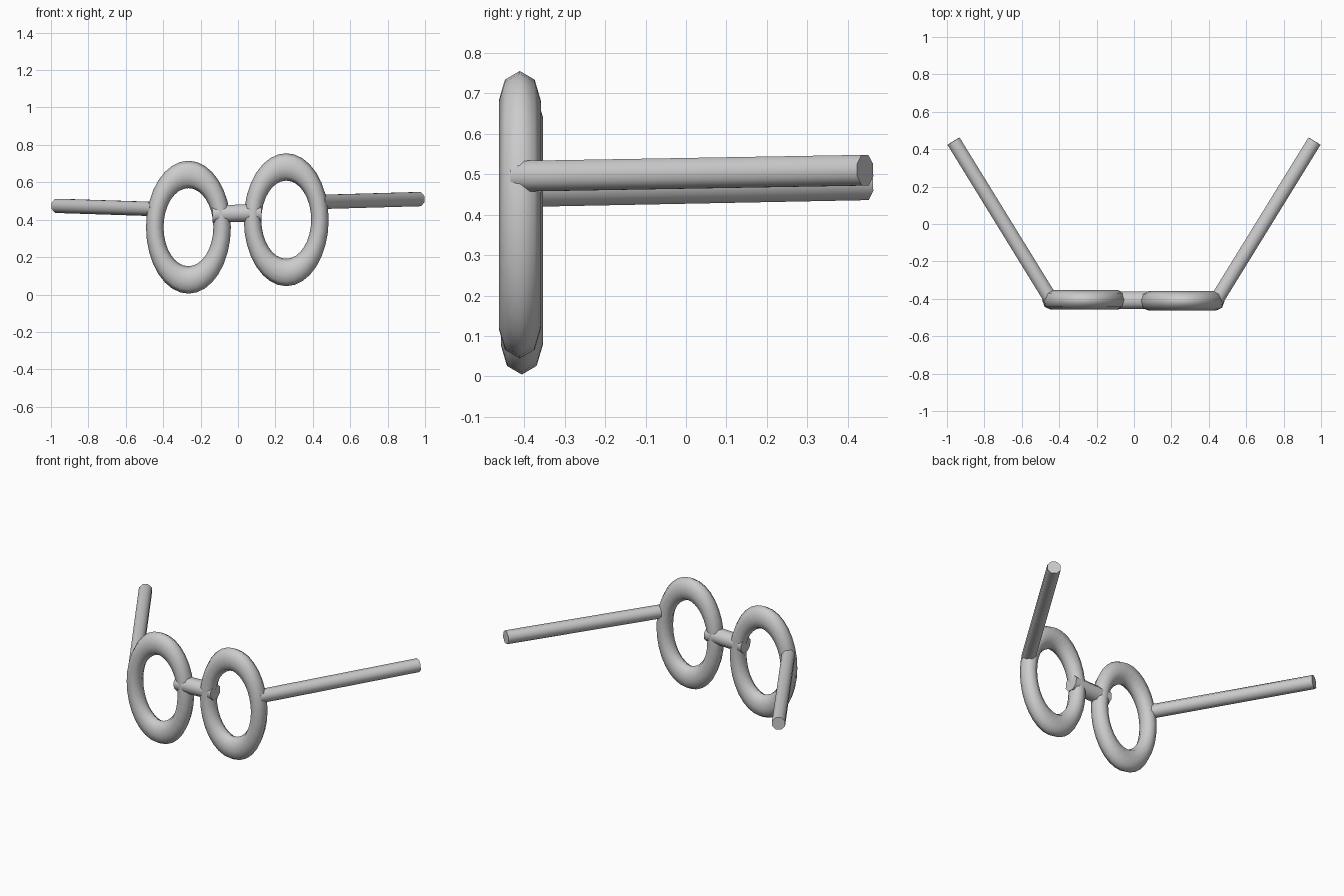
import bpy, math
from mathutils import Vector, Matrix

if "Cube" in bpy.data.objects:
    bpy.data.objects.remove(bpy.data.objects["Cube"])

grey = bpy.data.materials.new("frame grey")
grey.diffuse_color = (0.6, 0.6, 0.6, 1)
grey.use_nodes = True
grey.node_tree.nodes["Principled BSDF"].inputs["Base Color"].default_value = grey.diffuse_color


def finish(name):
    ob = bpy.context.object
    ob.name = name
    ob.data.materials.append(grey)
    bpy.ops.object.shade_smooth_by_angle(angle=math.radians(60))
    return ob


def rim(name, centre):
    # oval rim: unit torus stood upright, then squashed to size
    bpy.ops.mesh.primitive_torus_add(major_segments=32, minor_segments=8,
                                     major_radius=1, minor_radius=0.26)
    ob = finish(name)
    ob.data.transform(Matrix.Rotation(math.pi / 2, 4, 'X'))
    ob.scale = (0.18, 0.2, 0.282)
    ob.location = centre


def rod(name, start, end, radius):
    # eight-sided rod with flats facing up and sideways
    a, b = Vector(start), Vector(end)
    bpy.ops.mesh.primitive_cylinder_add(vertices=8, radius=radius, depth=(b - a).length)
    ob = finish(name)
    ob.data.transform(Matrix.Rotation(math.pi / 8, 4, 'Z'))
    ob.rotation_euler = (b - a).to_track_quat('Z', 'Y').to_euler()
    ob.location = (a + b) / 2


# rims
rim("left_rim", (-0.265, -0.406, 0.36))
rim("right_rim", (0.258, -0.411, 0.40))

# nose bridge
rod("bridge", (-0.137, -0.408, 0.43), (0.125, -0.408, 0.438), 0.05)

# temple arms, splayed outward
rod("left_arm", (-0.44, -0.41, 0.457), (-0.965, 0.443, 0.474), 0.041)
rod("right_arm", (0.436, -0.415, 0.495), (0.965, 0.443, 0.51), 0.041)
